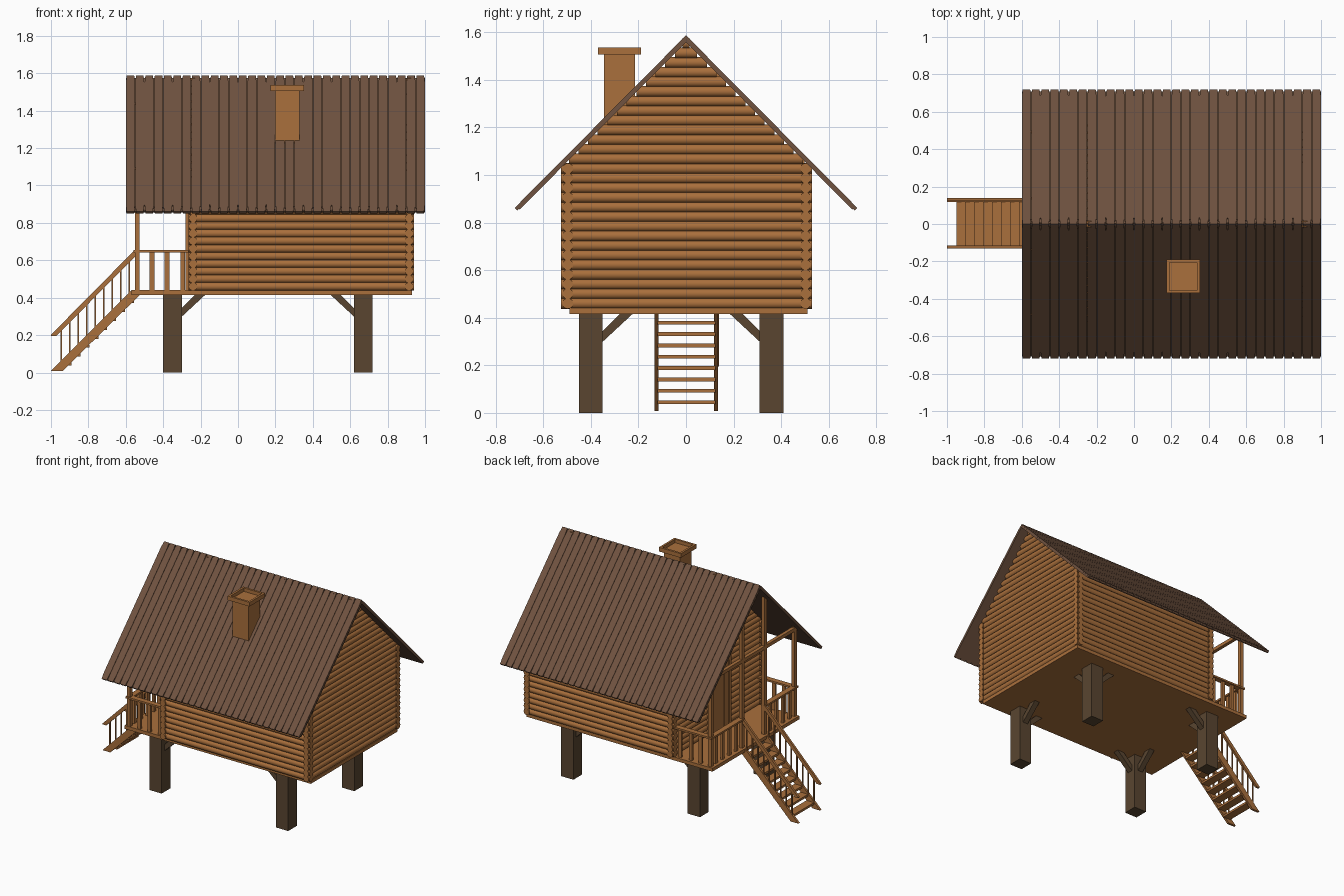
import bpy, bmesh, math
from mathutils import Vector, Matrix

if "Cube" in bpy.data.objects:
    bpy.data.objects.remove(bpy.data.objects["Cube"])


def material(name, rgb):
    m = bpy.data.materials.new(name)
    m.diffuse_color = (*rgb, 1)
    m.use_nodes = True
    m.node_tree.nodes["Principled BSDF"].inputs["Base Color"].default_value = m.diffuse_color
    return m


WOOD = material("log_wood", (0.40, 0.16, 0.045))
ROOF = material("roof_wood", (0.16, 0.085, 0.05))
DARK = material("dark_wood", (0.10, 0.06, 0.03))


def finish(bm, name, mat, smooth=False):
    bmesh.ops.recalc_face_normals(bm, faces=bm.faces)
    me = bpy.data.meshes.new(name)
    bm.to_mesh(me)
    bm.free()
    me.materials.append(mat)
    ob = bpy.data.objects.new(name, me)
    bpy.context.collection.objects.link(ob)
    if smooth:
        bpy.ops.object.select_all(action='DESELECT')
        ob.select_set(True)
        bpy.context.view_layer.objects.active = ob
        bpy.ops.object.shade_smooth_by_angle(angle=math.radians(40))
    return ob


def box(bm, x, y, z):
    """Box from (min, max) pairs."""
    c = [(a + b) / 2 for a, b in (x, y, z)]
    s = [b - a for a, b in (x, y, z)]
    m = Matrix.Translation(c) @ Matrix.Diagonal((*s, 1))
    return bmesh.ops.create_cube(bm, size=1, matrix=m)["verts"]


def prism(bm, pts, a, b, fn):
    """Polygon pts (u, v) extruded from a to b; fn maps (u, v, t) to space."""
    lo = [bm.verts.new(fn(u, v, a)) for u, v in pts]
    hi = [bm.verts.new(fn(u, v, b)) for u, v in pts]
    bm.faces.new(lo)
    bm.faces.new(hi)
    n = len(pts)
    for i in range(n):
        bm.faces.new((lo[i], lo[(i + 1) % n], hi[(i + 1) % n], hi[i]))


def log(bm, axis, centre, length, r=0.0225):
    rot = Matrix.Rotation(math.pi / 2, 4, 'Y' if axis == 'x' else 'X')
    bmesh.ops.create_cone(bm, cap_ends=True, segments=12, radius1=r, radius2=r,
                          depth=length, matrix=Matrix.Translation(centre) @ rot)


XZ = lambda u, v, t: Vector((u, t, v))

# Platform
bm = bmesh.new()
box(bm, (-0.57, 0.93), (-0.49, 0.51), (0.415, 0.44))
finish(bm, "platform", WOOD)

# Legs with two inward braces each
BRACE = [(0.04, 0.29), (0.04, 0.335), (0.125, 0.42), (0.18, 0.42)]
bm = bmesh.new()
for cx, sx in ((-0.35, 1), (0.67, -1)):
    for cy, sy in ((-0.40, 1), (0.36, -1)):
        box(bm, (cx - 0.05, cx + 0.05), (cy - 0.05, cy + 0.05), (0, 0.415))
        prism(bm, BRACE, -0.02, 0.02, lambda u, v, t: Vector((cx + sx * u, cy + t, v)))
        prism(bm, BRACE, -0.02, 0.02, lambda u, v, t: Vector((cx + t, cy + sy * u, v)))
finish(bm, "legs", DARK)

# Log walls: crossing courses, then gable courses shortened to the roof slope
bm = bmesh.new()
for i in range(15):
    z = 0.46 + 0.0405 * i
    for y in (-0.497, 0.503):
        log(bm, 'x', (0.3375, y, z), 1.205)
    for x in (-0.24, 0.915):
        log(bm, 'y', (x, 0.002, z), 1.055)
for i in range(13):
    z = 1.0675 + 0.0405 * i
    for x in (-0.24, 0.915):
        log(bm, 'y', (x, 0, z), max(0.03, 2 * (1.56 - z)))
finish(bm, "log_walls", WOOD, True)

# Door with frame on the porch wall
bm = bmesh.new()
for i in range(4):
    box(bm, (-0.272, -0.24), (-0.1 + 0.05 * i, -0.052 + 0.05 * i), (0.44, 0.92))
for y in (-0.125, 0.1):
    box(bm, (-0.28, -0.24), (y, y + 0.025), (0.44, 0.945))
box(bm, (-0.28, -0.24), (-0.1, 0.1), (0.92, 0.945))
finish(bm, "door", WOOD)

# Roof planks with tapered ends, both slopes
L = math.hypot(0.72, 0.725)
PLANK = [(0.005, 0), (0.001, 0.05), (0.001, L - 0.05), (0.005, L),
         (0.045, L), (0.049, L - 0.05), (0.049, 0.05), (0.045, 0)]
bm = bmesh.new()
for side in (-1, 1):
    down = Vector((0, side * 0.72, -0.725)) / L
    inward = Vector((0, -side * 0.725, -0.72)) / L
    for i in range(32):
        base = Vector((-0.6 + 0.05 * i, 0, 1.587))
        prism(bm, PLANK, 0, 0.015,
              lambda u, v, t: base + Vector((u, 0, 0)) + down * v + inward * t)
    # thin backing that closes the gaps
    prism(bm, [(0, 0.01), (1.6, 0.01), (1.6, L - 0.01), (0, L - 0.01)], 0.008, 0.02,
          lambda u, v, t: Vector((-0.6 + u, 0, 1.587)) + down * v + inward * t)
finish(bm, "roof", ROOF)

# Chimney with recessed cap
bm = bmesh.new()
box(bm, (0.198, 0.328), (-0.345, -0.215), (1.2, 1.506))
verts = box(bm, (0.175, 0.352), (-0.37, -0.19), (1.506, 1.536))
bm.normal_update()
top = [f for f in bm.faces if f.calc_center_median().z > 1.535]
bmesh.ops.inset_individual(bm, faces=top, thickness=0.022)
inner = bmesh.ops.extrude_face_region(bm, geom=top)
bmesh.ops.delete(bm, geom=top, context='FACES_ONLY')
bmesh.ops.translate(bm, vec=(0, 0, -0.025),
                    verts=[g for g in inner["geom"] if isinstance(g, bmesh.types.BMVert)])
finish(bm, "chimney", WOOD)

# Porch posts and cross beam
bm = bmesh.new()
for y, top_z in ((-0.475, 1.095), (-0.13, 1.44), (0.13, 1.44), (0.485, 1.085)):
    box(bm, (-0.552, -0.527), (y - 0.0125, y + 0.0125), (0.44, top_z))
box(bm, (-0.552, -0.527), (-0.475, 0.485), (1.06, 1.085))
finish(bm, "porch_posts", WOOD)

# Porch railings: both ends and the front either side of the stairs
bm = bmesh.new()
for y in (-0.475, 0.485):
    box(bm, (-0.56, -0.25), (y - 0.02, y + 0.02), (0.642, 0.655))
    for x in (-0.46, -0.38, -0.295):
        box(bm, (x - 0.0125, x + 0.0125), (y - 0.008, y + 0.008), (0.44, 0.645))
for a, b in ((-0.495, -0.12), (0.12, 0.505)):
    box(bm, (-0.56, -0.52), (a, b), (0.642, 0.655))
    for i in range(1, 5):
        y = a + (b - a) * i / 5
        box(bm, (-0.548, -0.532), (y - 0.0125, y + 0.0125), (0.44, 0.645))
finish(bm, "porch_railing", WOOD)

# Stairs: stringers and treads
bm = bmesh.new()
for y in (-0.132, 0.118):
    prism(bm, [(-1, 0.008), (-0.938, 0.008), (-0.525, 0.415), (-0.525, 0.44), (-0.57, 0.44)],
          y, y + 0.017, XZ)
for i in range(8):
    z = 0.045 + 0.0477 * i
    x = z - 0.968
    box(bm, (x - 0.027, x + 0.033), (-0.12, 0.125), (z - 0.008, z + 0.008))
finish(bm, "stairs", WOOD)

# Stair handrails and thin balusters
bm = bmesh.new()
for y in (-0.123, 0.13):
    prism(bm, [(-1, 0.195), (-0.972, 0.195), (-0.54, 0.63), (-0.54, 0.655), (-0.552, 0.655),
               (-1, 0.202)], y - 0.008, y + 0.008, XZ)
    for i in range(9):
        x = -0.945 + 0.0455 * i
        box(bm, (x - 0.004, x + 0.004), (y - 0.004, y + 0.004), (x + 0.99, x + 1.18))
finish(bm, "stair_railing", WOOD)
